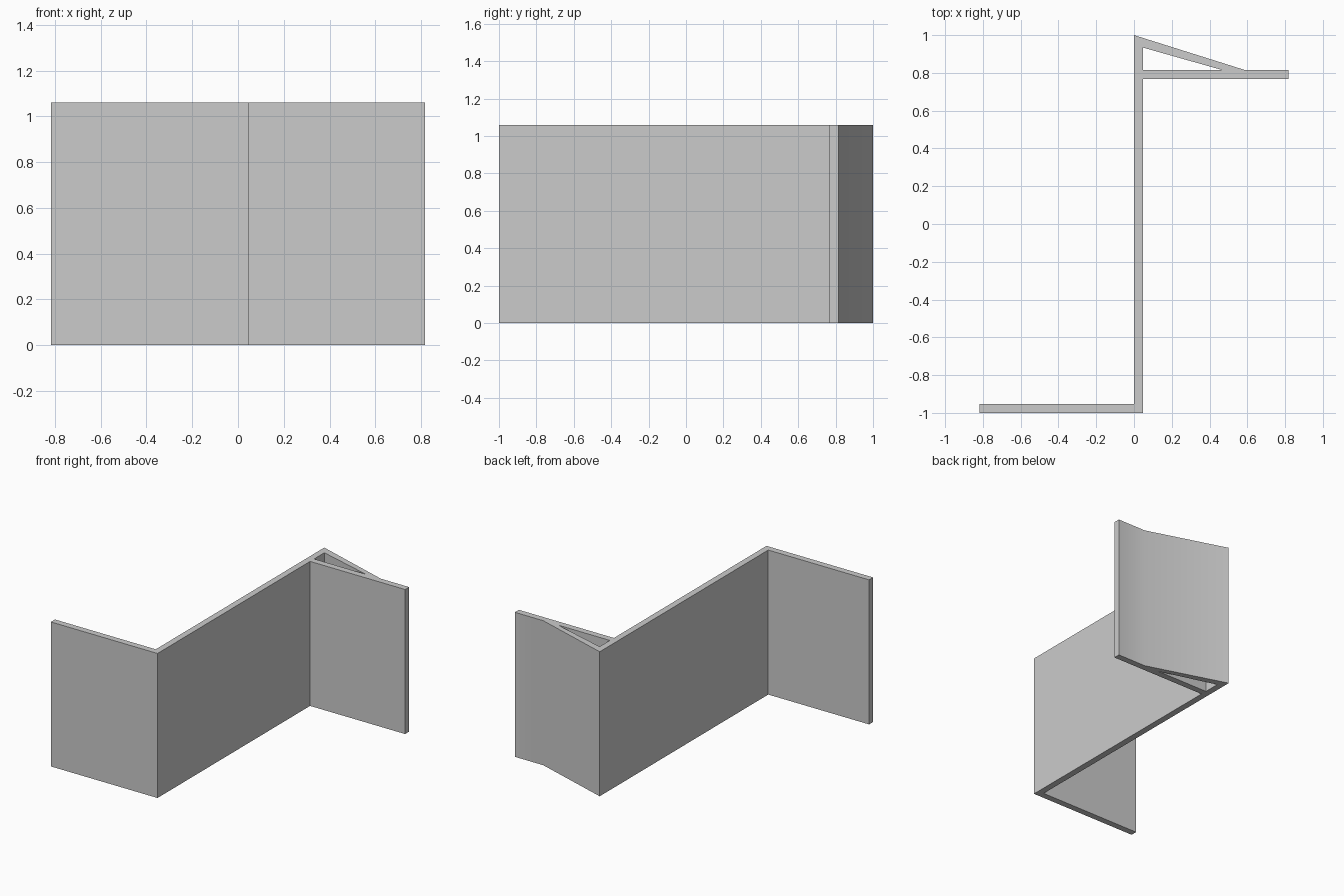
import bpy, bmesh

if "Cube" in bpy.data.objects:
    bpy.data.objects.remove(bpy.data.objects["Cube"])

HEIGHT = 1.06

# Plan of the Z-shaped bracket and its triangular opening
outline = [(-0.818, -1), (0.047, -1), (0.047, 0.768), (0.818, 0.768),
           (0.818, 0.815), (0.588, 0.815), (0, 1), (0, -0.953), (-0.818, -0.953)]
opening = [(0.047, 0.934), (0.047, 0.815), (0.468, 0.815)]

bm = bmesh.new()
edges = []
for loop in (outline, opening):
    verts = [bm.verts.new((x, y, 0)) for x, y in loop]
    edges += [bm.edges.new((verts[i - 1], verts[i])) for i in range(len(verts))]
bmesh.ops.triangle_fill(bm, edges=edges, use_beauty=True)

# Extrude the plan up to full height
raised = bmesh.ops.extrude_face_region(bm, geom=bm.faces[:], use_keep_orig=True)
for v in raised["geom"]:
    if isinstance(v, bmesh.types.BMVert):
        v.co.z = HEIGHT
bmesh.ops.recalc_face_normals(bm, faces=bm.faces[:])

mesh = bpy.data.meshes.new("z_bracket")
bm.to_mesh(mesh)
bm.free()
bracket = bpy.data.objects.new("z_bracket", mesh)
bpy.context.collection.objects.link(bracket)

# Plain grey finish
grey = bpy.data.materials.new("grey")
grey.diffuse_color = (0.6, 0.6, 0.6, 1)
grey.use_nodes = True
grey.node_tree.nodes["Principled BSDF"].inputs["Base Color"].default_value = grey.diffuse_color
mesh.materials.append(grey)

# Smooth the shallow bend behind the flange, keep other corners sharp
bpy.context.view_layer.objects.active = bracket
bracket.select_set(True)
bpy.ops.object.shade_smooth_by_angle(angle=0.5236)
